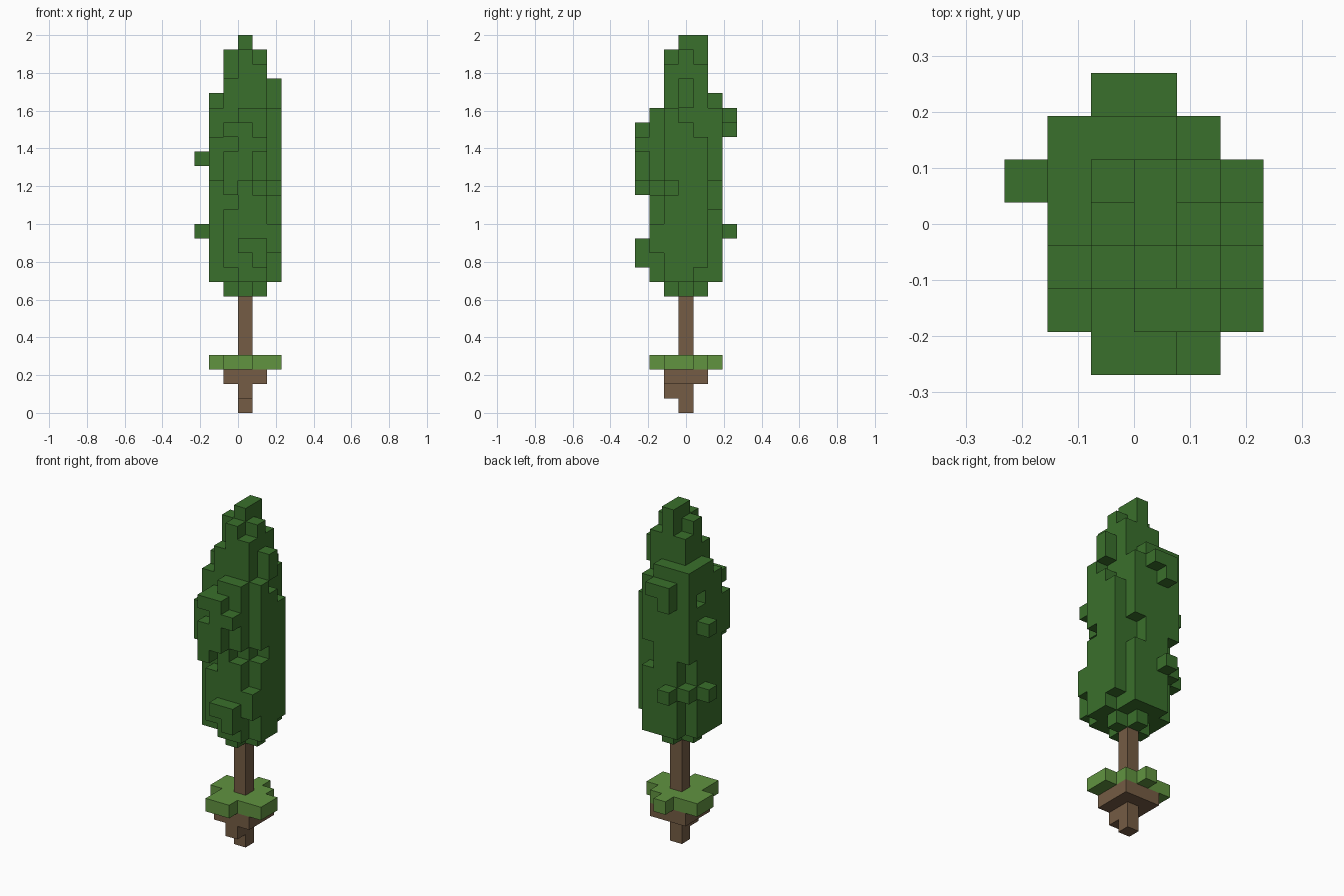
import bpy
import bmesh
from itertools import product
from mathutils import Vector

old = bpy.data.objects.get("Cube")
if old:
    bpy.data.objects.remove(old, do_unlink=True)

UNIT = 2 / 26  # edge of one block


def material(name, rgb):
    mat = bpy.data.materials.new(name)
    mat.use_nodes = True
    color = (*rgb, 1)
    mat.diffuse_color = color
    mat.node_tree.nodes["Principled BSDF"].inputs["Base Color"].default_value = color
    return mat


def box(x, y, z):
    """Set of block cells; each argument is one index or an inclusive (low, high) pair."""
    spans = []
    for value in (x, y, z):
        low, high = value if isinstance(value, tuple) else (value, value)
        spans.append(range(low, high + 1))
    return set(product(*spans))


def build(name, cells, mat):
    """Skin the cells with their outward faces only."""
    bm = bmesh.new()
    verts = {}

    def corner(p):
        key = tuple(round(c * 2) for c in p)
        if key not in verts:
            verts[key] = bm.verts.new(((p[0] + .5) * UNIT, p[1] * UNIT, (p[2] + .5) * UNIT))
        return verts[key]

    for cell in sorted(cells):
        for axis, sign in product(range(3), (-1, 1)):
            step = Vector((0, 0, 0))
            step[axis] = sign
            center = Vector(cell)
            if tuple(int(c) for c in center + step) in cells:
                continue
            u, v = Vector((0, 0, 0)), Vector((0, 0, 0))
            u[(axis + 1) % 3] = .5
            v[(axis + 2) % 3] = .5 * sign
            mid = center + step / 2
            bm.faces.new([corner(p) for p in (mid - u - v, mid + u - v, mid + u + v, mid - u + v)])
    mesh = bpy.data.meshes.new(name)
    bm.to_mesh(mesh)
    bm.free()
    mesh.materials.append(mat)
    obj = bpy.data.objects.new(name, mesh)
    bpy.context.collection.objects.link(obj)
    return obj


leaf = material("leaf green", (.042, .162, .025))
bark = material("bark brown", (.178, .107, .058))
grass = material("grass green", (.119, .292, .051))

mid = (-1, 1)

# Soil, roots and trunk
build("soil_and_roots", box(0, 0, (0, 1)) | box(0, -1, 1) | box(mid, mid, 2), bark)
build("trunk", box(0, 0, (4, 7)), bark)

# Grass patch with uneven arms
build("grass_patch", box(mid, mid, 3) | box(2, (-1, 0), 3) | box((-1, 0), -2, 3)
      | box(0, 2, 3) | box(-2, (0, 1), 3), grass)

# Foliage core, tapering at both ends
crown = box(mid, 0, 8) | box(0, mid, 8)
crown |= box(mid, mid, (9, 22))
crown |= box(mid, mid, 23) - box(-1, -1, 23)
crown |= box(mid, 0, 24) | box(0, mid, 24) | box(0, (0, 1), 25)

# Front layer
crown |= box((0, 1), -2, (9, 20)) | box(-1, -2, (10, 19))
crown -= box(1, -2, 15) | box(-1, -2, 14)
crown |= box(-2, -2, (16, 18)) | box(2, -2, (11, 12))

# Front tufts
crown |= box((0, 1), -3, 11) | box(1, -3, 10)
crown |= box(0, -3, (16, 19)) | box(-1, -3, (15, 17)) | box(-1, -3, 19) | box(1, -3, 18)

# Layer on the +x side
crown |= box(2, -1, (9, 20)) | box(2, 0, (9, 22)) | box(2, 1, (10, 18))
crown -= box(2, -1, 15) | box(2, 0, 20)

# Layer on the -x side with two tufts
crown |= box(-2, -1, (9, 20)) | box(-2, (0, 1), (9, 21))
crown -= box(-2, 1, 19)
crown |= box(-3, 1, 12) | box(-3, 1, 17)

# Back layer and tufts
crown |= box((-1, 0), 2, (9, 21)) | box(1, 2, (9, 20)) | box(-2, 2, (15, 21))
crown -= box(1, 2, (14, 15))
crown |= box(-2, 2, 12) | box(-1, 3, 12)
crown |= box((-1, 0), 3, 20) | box(-1, 3, 19)

build("foliage", crown, leaf)
